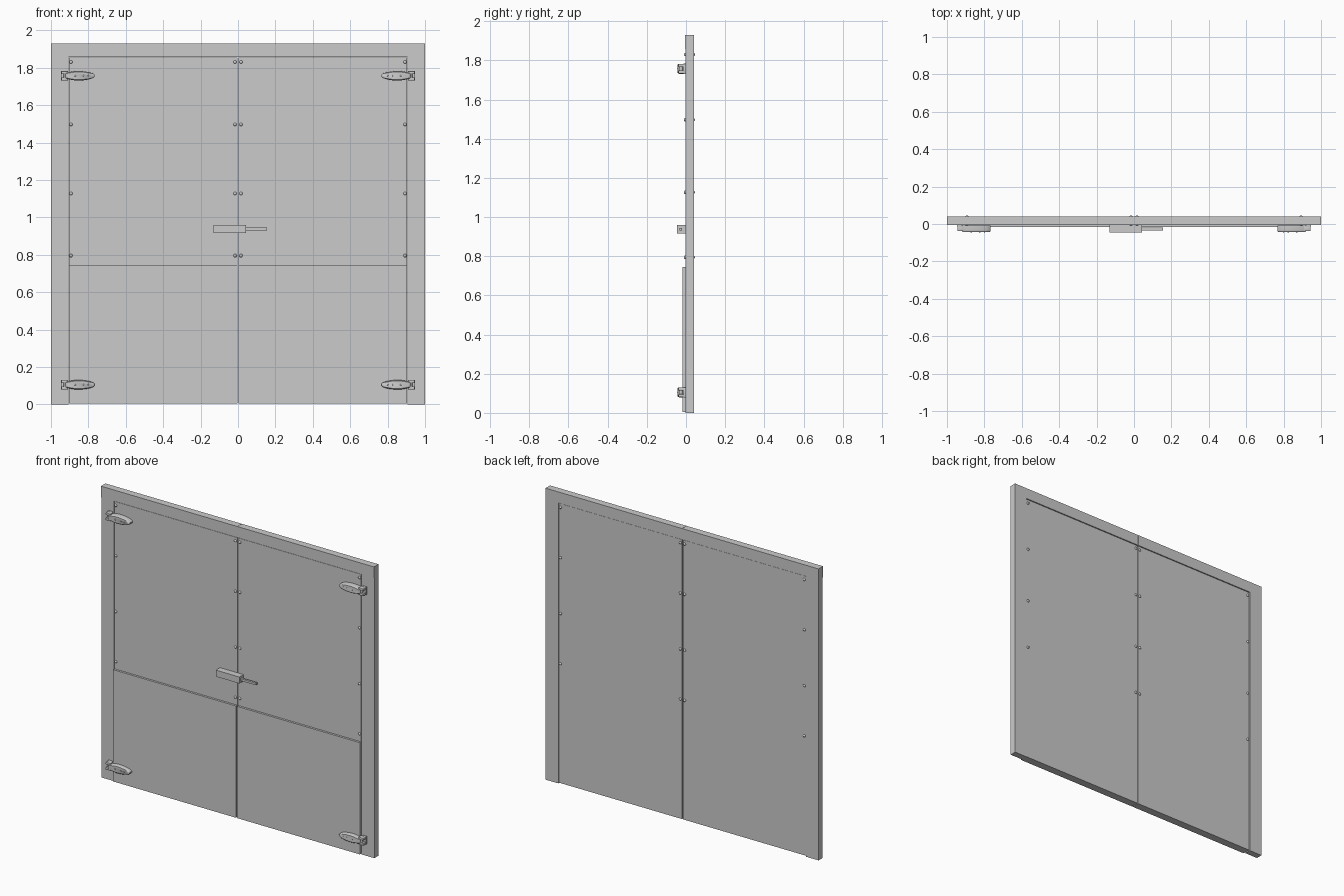
import bpy, bmesh, math
from mathutils import Matrix

if "Cube" in bpy.data.objects:
    bpy.data.objects.remove(bpy.data.objects["Cube"])


def finish(name, bm, smooth=False):
    bmesh.ops.recalc_face_normals(bm, faces=bm.faces)
    me = bpy.data.meshes.new(name)
    bm.to_mesh(me)
    bm.free()
    ob = bpy.data.objects.new(name, me)
    bpy.context.collection.objects.link(ob)
    if smooth:
        bpy.ops.object.select_all(action='DESELECT')
        ob.select_set(True)
        bpy.context.view_layer.objects.active = ob
        bpy.ops.object.shade_smooth_by_angle(angle=math.radians(40))
    return ob


def box(name, x, y, z, bevel=0):
    bm = bmesh.new()
    m = Matrix.Translation([(a + b) / 2 for a, b in (x, y, z)])
    s = Matrix.Diagonal([abs(b - a) for a, b in (x, y, z)] + [1])
    bmesh.ops.create_cube(bm, size=1, matrix=m @ s)
    if bevel:
        bmesh.ops.bevel(bm, geom=bm.edges[:], offset=bevel, segments=2,
                        affect='EDGES', profile=0.5)
    return finish(name, bm, bevel > 0)


def dome(name, x, y, z, r, h):
    # Sphere squashed along y, half sunk into the panel
    bm = bmesh.new()
    bmesh.ops.create_uvsphere(bm, u_segments=12, v_segments=8, radius=1,
                              matrix=Matrix.Translation((x, y, z))
                              @ Matrix.Diagonal((r, h, r, 1))
                              @ Matrix.Rotation(math.pi / 2, 4, 'X'))
    return finish(name, bm, True)


def hinge_strap(s, z):
    # Leaf outline (distance from centre, half height), lofted to a rounded front
    half = [(0.922, .015), (0.90, .020), (0.875, .0245), (0.85, .0255),
            (0.82, .0235), (0.79, .018), (0.773, .011), (0.766, .004)]
    outline = half + [(x, -h) for x, h in reversed(half)]
    bm = bmesh.new()
    rings = []
    for y, k in ((-.008, 1), (-.034, 1), (-.040, .94), (-.043, .8)):
        rings.append([bm.verts.new((s * (.845 + (x - .845) * (1 - (1 - k) * .4)),
                                    y, z + h * k)) for x, h in outline])
    n = len(outline)
    for a, b in zip(rings, rings[1:]):
        for i in range(n):
            bm.faces.new((a[i], a[(i + 1) % n], b[(i + 1) % n], b[i]))
    bm.faces.new(rings[0])
    bm.faces.new(rings[-1])
    finish("hinge_strap", bm, True)


for s in (-1, 1):
    # Frame jamb and header half
    box("jamb", (s * .907, s * 1), (-.002, .041), (0, 1.93))
    box("header", (s * .0008, s * .907), (-.001, .041), (1.857, 1.93))
    # Door leaf and kick plate
    box("door_leaf", (s * .003, s * .904), (-.003, .037), (.004, 1.854))
    box("kick_plate", (s * .004, s * .904), (-.017, -.003), (.005, .745))

    # Rivets on both faces
    for x in (.016, .893):
        for z in (.795, 1.127, 1.497, 1.83):
            dome("front_rivet", s * x, -.003, z, .009, .008)
            dome("back_rivet", s * x, .037, z, .009, .009)

    # Hinges
    for z in (.105, 1.757):
        hinge_strap(s, z)
        box("hinge_base", (s * .918, s * .946), (-.014, -.001), (z - .026, z + .026), .002)
        for dz in (-.017, .017):
            box("hinge_lug", (s * .908, s * .944), (-.038, -.008),
                (z + dz - .008, z + dz + .008), .003)
        bm = bmesh.new()
        bmesh.ops.create_cone(bm, cap_ends=True, segments=16, radius1=.009, radius2=.009,
                              depth=.05, matrix=Matrix.Translation((s * .923, -.026, z)))
        finish("hinge_pin", bm, True)
        for x in (.80, .825, .87):
            dome("hinge_screw", s * x, -.043, z, .004, .002)

# Header front trim
box("header_trim", (-1, 1), (-.006, -.001), (1.857, 1.93))
# Latch body and bolt
box("latch_body", (-.13, .042), (-.046, -.003), (.917, .96))
box("latch_bolt", (.04, .156), (-.034, -.020), (.931, .945))
